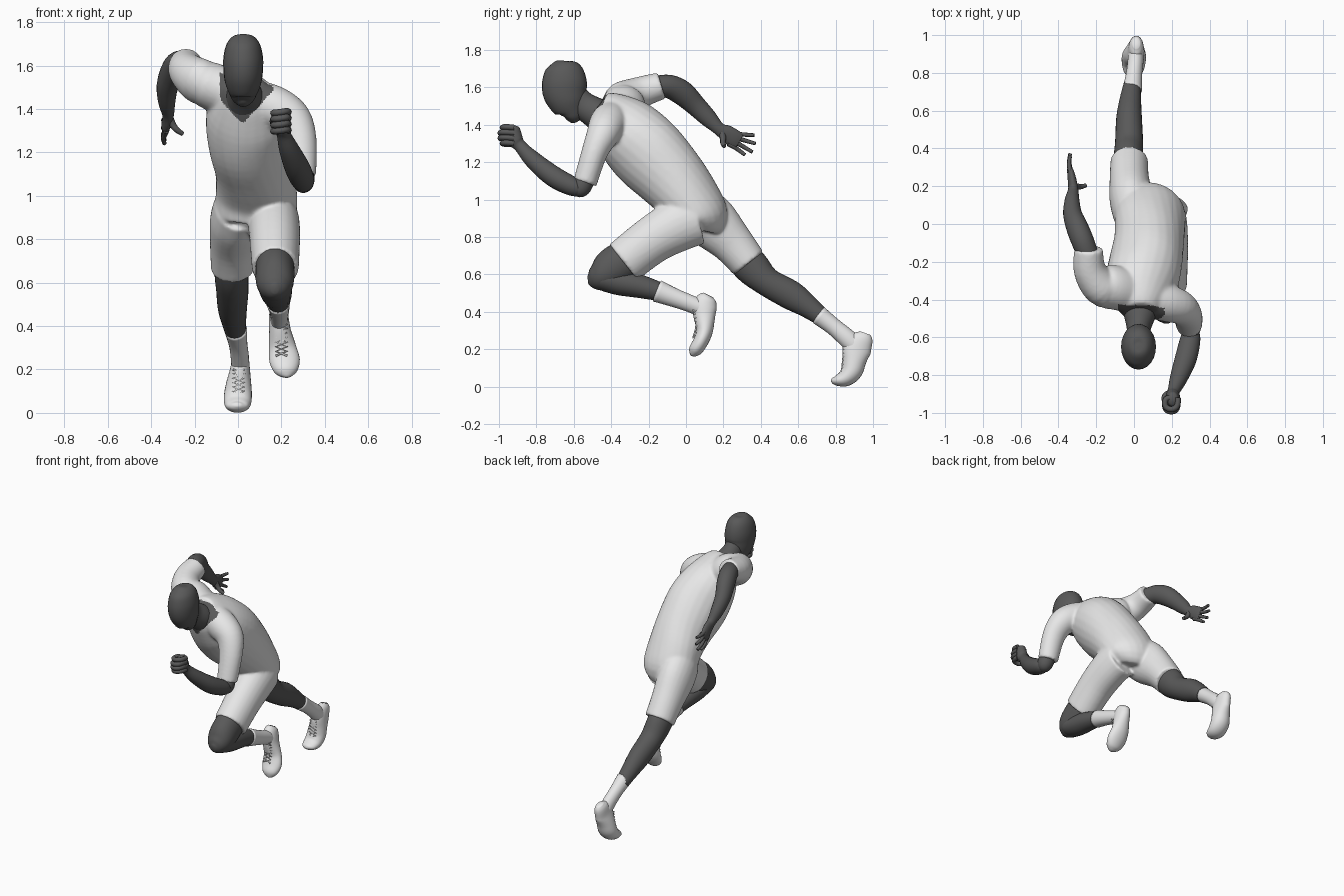
import bpy, bmesh, math
from mathutils import Vector


def material(name, v):
    m = bpy.data.materials.new(name)
    m.diffuse_color = (v, v, v, 1)
    return m


LIGHT = material("light_cloth", 0.8)
DARK = material("dark_skin", 0.1)


def catmull(p0, p1, p2, p3, t):
    return [0.5 * (2 * b + (c - a) * t + (2 * a - 5 * b + 4 * c - d) * t * t
                   + (3 * b - a - 3 * c + d) * t ** 3) for a, b, c, d in zip(p0, p1, p2, p3)]


def loft(bm, sections, sides=24, steps=4):
    """Skin sections (x, y, z, half_width, half_depth, twist) into a closed smooth tube."""
    s = [tuple(q) + (0,) * (6 - len(q)) for q in sections]
    s = [s[0]] + s + [s[-1]]
    rows = []
    for i in range(1, len(s) - 2):
        rows += [catmull(*s[i - 1:i + 3], k / steps) for k in range(steps)]
    rows.append(list(s[-1]))
    pts = [Vector(r[:3]) for r in rows]
    rings = []
    for i, r in enumerate(rows):
        tan = (pts[min(i + 1, len(pts) - 1)] - pts[max(i - 1, 0)]).normalized()
        side = Vector((1, -r[5], -r[5]))
        side = (side - tan * side.dot(tan)).normalized()
        depth = tan.cross(side)
        rings.append([bm.verts.new(pts[i] + side * r[3] * math.cos(a) + depth * r[4] * math.sin(a))
                      for a in (2 * math.pi * k / sides for k in range(sides))])
    for a, b in zip(rings, rings[1:]):
        for k in range(sides):
            j = (k + 1) % sides
            bm.faces.new((a[k], a[j], b[j], b[k]))
    for ring in (rings[0], rings[-1]):
        mid = bm.verts.new(sum((v.co for v in ring), Vector()) / sides)
        for k in range(sides):
            bm.faces.new((ring[k], ring[(k + 1) % sides], mid))


def part(name, mat, *lofts):
    bm = bmesh.new()
    for sections in lofts:
        loft(bm, sections)
    bmesh.ops.recalc_face_normals(bm, faces=bm.faces)
    me = bpy.data.meshes.new(name)
    bm.to_mesh(me)
    bm.free()
    me.materials.append(mat)
    me.shade_smooth()
    ob = bpy.data.objects.new(name, me)
    bpy.context.collection.objects.link(ob)
    return ob


def cord(name, mat, points, radius, kind='NURBS', taper=1.0):
    cu = bpy.data.curves.new(name, 'CURVE')
    cu.dimensions = '3D'
    cu.bevel_depth = radius
    cu.bevel_resolution = 2
    cu.use_fill_caps = True
    sp = cu.splines.new(kind)
    sp.points.add(len(points) - 1)
    for i, (p, q) in enumerate(zip(sp.points, points)):
        p.co = (*q, 1)
        p.radius = 1 + (taper - 1) * i / (len(points) - 1)
    if kind == 'NURBS':
        sp.order_u = 3
        sp.use_endpoint_u = True
        sp.resolution_u = 5
    cu.materials.append(mat)
    ob = bpy.data.objects.new(name, cu)
    bpy.context.collection.objects.link(ob)
    return ob


# Shirt and shorts: lofted volumes fused into one garment
torso = [(.08, .06, .84, .12, .11, .1), (.08, .065, .90, .185, .16, .15), (.085, .015, 1.005, .19, .165, .25),
         (.08, -.085, 1.125, .185, .19, .35), (.06, -.21, 1.255, .19, .21, .45),
         (.04, -.32, 1.37, .19, .185, .5), (.035, -.42, 1.46, .14, .13, .4),
         (.035, -.47, 1.50, .09, .09, .3)]
rear_sleeve = [(-.03, -.35, 1.46, .1, .12), (-.11, -.335, 1.50, .11, .118), (-.18, -.325, 1.53, .1, .11),
               (-.235, -.24, 1.575, .086, .085), (-.24, -.13, 1.61, .076, .073)]
front_sleeve = [(.1, -.40, 1.43, .1, .1), (.18, -.42, 1.40, .1, .1), (.25, -.445, 1.35, .09, .088),
                (.285, -.49, 1.25, .078, .07), (.292, -.54, 1.09, .068, .064)]
front_short = [(.155, .05, .90, .12, .145), (.165, -.04, .865, .12, .142),
               (.17, -.18, .785, .116, .128), (.172, -.335, .665, .108, .122)]
rear_short = [(0, .05, .95, .11, .14), (-.015, .135, .88, .115, .145),
              (-.025, .245, .77, .104, .115), (-.025, .335, .66, .1, .1)]
raw = part("garment_shape", LIGHT, torso, rear_sleeve, front_sleeve, front_short, rear_short)
rm = raw.modifiers.new("fuse", 'REMESH')
rm.mode = 'VOXEL'
rm.voxel_size = 0.008
sm = raw.modifiers.new("soften", 'SMOOTH')
sm.factor = 0.5
sm.iterations = 14
fused = bpy.data.meshes.new_from_object(raw.evaluated_get(bpy.context.evaluated_depsgraph_get()))
bpy.data.objects.remove(raw)
fused.materials.clear()
fused.materials.append(LIGHT)
fused.materials.append(DARK)
fused.shade_smooth()
# V-shaped neckline
for p in fused.polygons:
    x, y, z = p.center
    in_v = z > 1.33 + 1.1 * abs(x - .02) and y < -.43 - .3 * (1.55 - z) and -.085 < x < .16
    p.material_index = 1 if in_v else 0
garment = bpy.data.objects.new("shirt_and_shorts", fused)
bpy.context.collection.objects.link(garment)

# Head and neck
part("head", DARK, [
    (.024, -.655, 1.743, .015, .02), (.024, -.655, 1.735, .047, .058), (.024, -.652, 1.70, .076, .098),
    (.024, -.65, 1.64, .091, .118), (.024, -.648, 1.58, .091, .119), (.024, -.632, 1.52, .083, .103),
    (.024, -.617, 1.465, .062, .076), (.024, -.62, 1.435, .044, .048), (.024, -.628, 1.42, .014, .016)])
part("neck", DARK, [(.024, -.61, 1.56, .06, .075), (.025, -.55, 1.505, .064, .074),
                    (.03, -.48, 1.46, .085, .084), (.03, -.42, 1.41, .09, .09)])

# Legs
part("front_leg", DARK,
     [(.17, -.22, .74, .085, .095), (.17, -.37, .652, .09, .108), (.17, -.45, .595, .084, .086),
      (.17, -.50, .575, .055, .055), (.17, -.525, .57, .015, .02)],
     [(.172, -.49, .58, .05, .045), (.172, -.45, .58, .075, .064), (.175, -.36, .56, .074, .07),
      (.18, -.26, .54, .066, .064), (.186, -.14, .508, .05, .05)])
part("rear_leg", DARK, [
    (-.03, .25, .75, .08, .09), (-.03, .35, .64, .078, .095), (-.026, .435, .56, .074, .077),
    (-.026, .56, .49, .068, .078), (-.02, .65, .43, .058, .062), (-.01, .74, .36, .045, .044)])

# Socks
part("front_sock", LIGHT, [(.185, -.155, .512, .056, .06), (.19, -.06, .475, .046, .05),
                           (.19, .02, .445, .042, .046), (.19, .08, .42, .04, .045)])
part("rear_sock", LIGHT, [(-.01, .71, .382, .052, .052), (0, .79, .32, .043, .046),
                          (.008, .86, .26, .042, .05), (.01, .91, .21, .04, .05)])

# Shoes, heel to toe
part("front_shoe", LIGHT, [
    (.185, .12, .49, .02, .028), (.185, .112, .472, .038, .052), (.188, .1, .43, .046, .065),
    (.193, .098, .38, .05, .059), (.205, .1, .3, .063, .044), (.215, .078, .24, .07, .04),
    (.22, .05, .195, .055, .036), (.222, .038, .172, .03, .02), (.222, .035, .163, .008, .008)])
part("rear_shoe", LIGHT, [
    (.012, .957, .287, .02, .03), (.012, .947, .262, .036, .056), (.01, .915, .205, .045, .077),
    (.004, .9, .14, .057, .064), (0, .886, .085, .064, .058), (-.002, .85, .046, .062, .046),
    (-.004, .805, .033, .05, .028), (-.004, .782, .035, .025, .014), (-.004, .776, .036, .006, .005)])

# Laces
for d in (-1, 1):
    cord("front_laces", LIGHT, [(.2 + d * (-1) ** k * .026, .038 + .017 * math.sin(math.pi * k / 7),
                                 .41 - .021 * k) for k in range(8)], .005, 'POLY')
    cord("rear_laces", LIGHT, [(.003 + d * (-1) ** k * .026, .845 - .002 * k, .20 - .02 * k)
         for k in range(7)], .005, 'POLY')

# Forward arm with fist
part("front_arm", DARK,
     [(.293, -.53, 1.13, .054, .052), (.3, -.56, 1.065, .052, .052), (.3, -.575, 1.03, .034, .034),
      (.3, -.58, 1.016, .01, .01)],
     [(.305, -.55, 1.055, .03, .03), (.3, -.6, 1.068, .052, .05), (.275, -.71, 1.125, .058, .056),
      (.235, -.82, 1.215, .046, .046), (.21, -.885, 1.285, .032, .034), (.205, -.91, 1.315, .038, .042),
      (.205, -.925, 1.35, .036, .045), (.205, -.925, 1.385, .028, .036), (.205, -.925, 1.397, .01, .012)])
for k in range(4):
    z = 1.385 - .028 * k
    y = -.012 * (1.5 - abs(k - 1.5))
    cord("fist_finger", DARK, [(.232, -.92, z), (.235, -.965 + y, z + .006), (.2, -.985 + y, z),
                               (.162, -.97 + y, z - .004), (.165, -.92, z - .004), (.19, -.92, z - .004)], .0155)
cord("fist_thumb", DARK, [(.2, -.89, 1.30), (.165, -.9, 1.325), (.16, -.93, 1.35), (.17, -.965, 1.365)], .016)

# Rear arm with open hand
part("rear_arm", DARK, [
    (-.24, -.17, 1.605, .055, .055), (-.272, -.09, 1.605, .06, .063), (-.3, -.02, 1.57, .058, .066),
    (-.325, .05, 1.505, .05, .056), (-.328, .12, 1.435, .04, .047), (-.322, .175, 1.38, .028, .034),
    (-.325, .215, 1.355, .024, .045), (-.333, .26, 1.325, .02, .048), (-.335, .285, 1.31, .012, .04)])
for (y, z), (ty, tz) in [((.275, 1.35), (.365, 1.345)), ((.285, 1.325), (.372, 1.3)),
                         ((.275, 1.302), (.355, 1.255)), ((.255, 1.285), (.315, 1.24))]:
    cord("open_finger", DARK, [(-.33, y - .03, z + .015), (-.335, y, z),
                               (-.347, (y + ty) / 2, (z + tz) / 2), (-.338, ty, tz)], .0145, taper=.65)
cord("open_thumb", DARK, [(-.32, .19, 1.37), (-.305, .2, 1.33), (-.28, .195, 1.3), (-.255, .205, 1.285)],
     .02, taper=.55)
